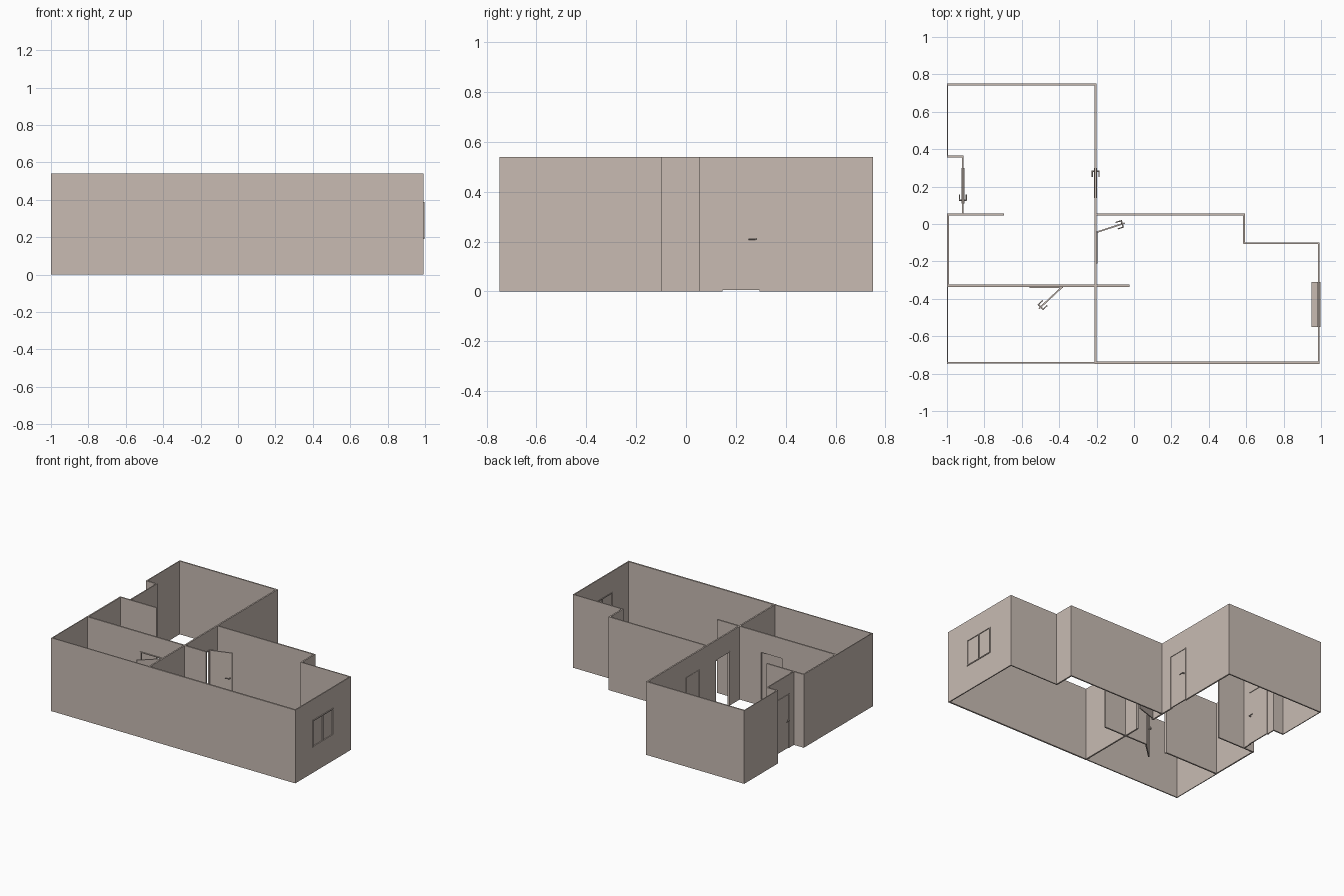
import bpy, bmesh, math
from mathutils import Matrix, Vector

if "Cube" in bpy.data.objects:
    bpy.data.objects.remove(bpy.data.objects["Cube"])

H = 0.54          # wall height
DOOR_H = 0.40     # doorway height

mat = bpy.data.materials.new("warm_grey_plaster")
mat.diffuse_color = (0.58, 0.50, 0.45, 1)
mat.use_nodes = True
mat.node_tree.nodes["Principled BSDF"].inputs["Base Color"].default_value = mat.diffuse_color


def finish(name, bm, matrix=Matrix()):
    bmesh.ops.recalc_face_normals(bm, faces=bm.faces[:])
    me = bpy.data.meshes.new(name)
    bm.to_mesh(me)
    bm.free()
    me.materials.append(mat)
    ob = bpy.data.objects.new(name, me)
    ob.matrix_world = matrix
    bpy.context.collection.objects.link(ob)
    return ob


def add_box(bm, x0, x1, y0, y1, z0, z1):
    m = Matrix.Translation(((x0 + x1) / 2, (y0 + y1) / 2, (z0 + z1) / 2)) @ \
        Matrix.Diagonal((x1 - x0, y1 - y0, z1 - z0, 1))
    bmesh.ops.create_cube(bm, size=1, matrix=m)


def wall(name, start, end, t=0.010, doors=(), h=H):
    """Straight wall from start to end; doors are (from, to) distances along it."""
    d = Vector(end) - Vector(start)
    outline = [(0, 0)]
    for a, b in doors:
        outline += [(a, 0), (a, DOOR_H), (b, DOOR_H), (b, 0)]
    outline += [(d.length, 0), (d.length, h), (0, h)]
    bm = bmesh.new()
    face = bm.faces.new([bm.verts.new((u, -t / 2, z)) for u, z in outline])
    ext = bmesh.ops.extrude_face_region(bm, geom=[face])["geom"]
    bmesh.ops.translate(bm, vec=(0, t, 0),
                        verts=[g for g in ext if isinstance(g, bmesh.types.BMVert)])
    m = Matrix.Translation((*start, 0)) @ Matrix.Rotation(math.atan2(d.y, d.x), 4, 'Z')
    return finish(name, bm, m)


def door(name, hinge, direction, width, swing=0):
    """Lining, leaf and lever handles; direction and swing in degrees."""
    place = Matrix.Translation((*hinge, 0)) @ Matrix.Rotation(math.radians(direction), 4, 'Z')
    # lining around the opening
    bm = bmesh.new()
    f, t = 0.006, 0.008
    add_box(bm, 0, f, -t, t, 0, DOOR_H)
    add_box(bm, width - f, width, -t, t, 0, DOOR_H)
    add_box(bm, 0, width, -t, t, DOOR_H - f, DOOR_H)
    finish(name + "_frame", bm, place)
    # leaf
    turn = place @ Matrix.Rotation(math.radians(swing), 4, 'Z')
    bm = bmesh.new()
    add_box(bm, 0.004, width - 0.004, -0.004, 0.004, 0.005, DOOR_H - 0.004)
    finish(name + "_leaf", bm, turn)
    # spindle with a lever on each side
    bm = bmesh.new()
    hx, hz = width - 0.018, 0.21
    bmesh.ops.create_cone(bm, cap_ends=True, segments=12, radius1=0.004, radius2=0.004, depth=0.040,
                          matrix=Matrix.Translation((hx, 0, hz)) @ Matrix.Rotation(math.pi / 2, 4, 'X'))
    for s in (-1, 1):
        bmesh.ops.create_cone(bm, cap_ends=True, segments=12, radius1=0.003, radius2=0.003, depth=0.034,
                              matrix=Matrix.Translation((hx - 0.014, s * 0.018, hz)) @ Matrix.Rotation(math.pi / 2, 4, 'Y'))
    finish(name + "_handle", bm, turn)


# outer walls
wall("back_wall", (-1, 0.745), (-0.20, 0.745))
wall("back_left_wall", (-0.997, 0.355), (-0.997, 0.75), 0.006)
wall("entry_return_wall", (-1, 0.36), (-0.912, 0.36))
wall("entry_wall", (-0.915, 0.05), (-0.915, 0.365), 0.008, [(0.06, 0.25)])
wall("entry_side_wall", (-1, 0.05), (-0.695, 0.05))
wall("middle_left_wall", (-0.994, -0.335), (-0.994, 0.055))
wall("front_left_wall", (-0.997, -0.748), (-0.997, -0.33), 0.006)
wall("front_wall_left", (-1, -0.742), (-0.205, -0.742), 0.008)
wall("front_wall_right", (-0.21, -0.742), (0.99, -0.742), 0.012)
right_wall = wall("right_wall", (0.987, -0.748), (0.987, -0.098), 0.008)
wall("step_wall", (0.588, -0.105), (0.588, 0.055), 0.011)
wall("step_return_wall", (0.585, -0.102), (0.99, -0.102), 0.008)
wall("main_room_back_wall", (-0.205, 0.05), (0.593, 0.05))

# inner walls
wall("centre_wall", (-0.205, -0.745), (-0.205, 0.75), 0.011, [(0.535, 0.70), (0.885, 1.045)])
wall("cross_wall", (-1, -0.33), (-0.025, -0.33), 0.011, [(0.44, 0.62)])

# doors
door("back_room_door", (-0.205, 0.14), 90, 0.16)
door("main_room_door", (-0.203, -0.045), -90, 0.165, 108)
door("front_room_door", (-0.38, -0.333), 180, 0.18, 43)
door("entry_door", (-0.915, 0.30), -90, 0.19)

# window opening cut through the right wall
Y0, Y1, Z0, Z1 = -0.55, -0.31, 0.19, 0.388
bm = bmesh.new()
add_box(bm, 0.94, 1.03, Y0 + 0.002, Y1 - 0.002, Z0 + 0.002, Z1 - 0.002)
cutter = finish("window_cutter", bm)
cutter.hide_render = True
cutter.hide_viewport = True
mod = right_wall.modifiers.new("window_opening", 'BOOLEAN')
mod.operation = 'DIFFERENCE'
mod.solver = 'EXACT'
mod.object = cutter

# window frame, inner sill, mullion and panes
f, mid = 0.007, (Y0 + Y1) / 2
bm = bmesh.new()
add_box(bm, 0.980, 0.996, Y0, Y0 + f, Z0, Z1)
add_box(bm, 0.980, 0.996, Y1 - f, Y1, Z0, Z1)
add_box(bm, 0.980, 0.996, Y0, Y1, Z1 - f, Z1)
add_box(bm, 0.980, 0.996, mid - f / 2, mid + f / 2, Z0, Z1)
finish("window_frame", bm)
bm = bmesh.new()
add_box(bm, 0.950, 0.996, Y0, Y1, Z0, Z0 + f)
finish("window_sill", bm)
for name, a, b in (("window_pane_left", Y0, mid), ("window_pane_right", mid, Y1)):
    bm = bmesh.new()
    add_box(bm, 0.986, 0.990, a + 0.003, b - 0.003, Z0 + 0.003, Z1 - 0.003)
    finish(name, bm)
